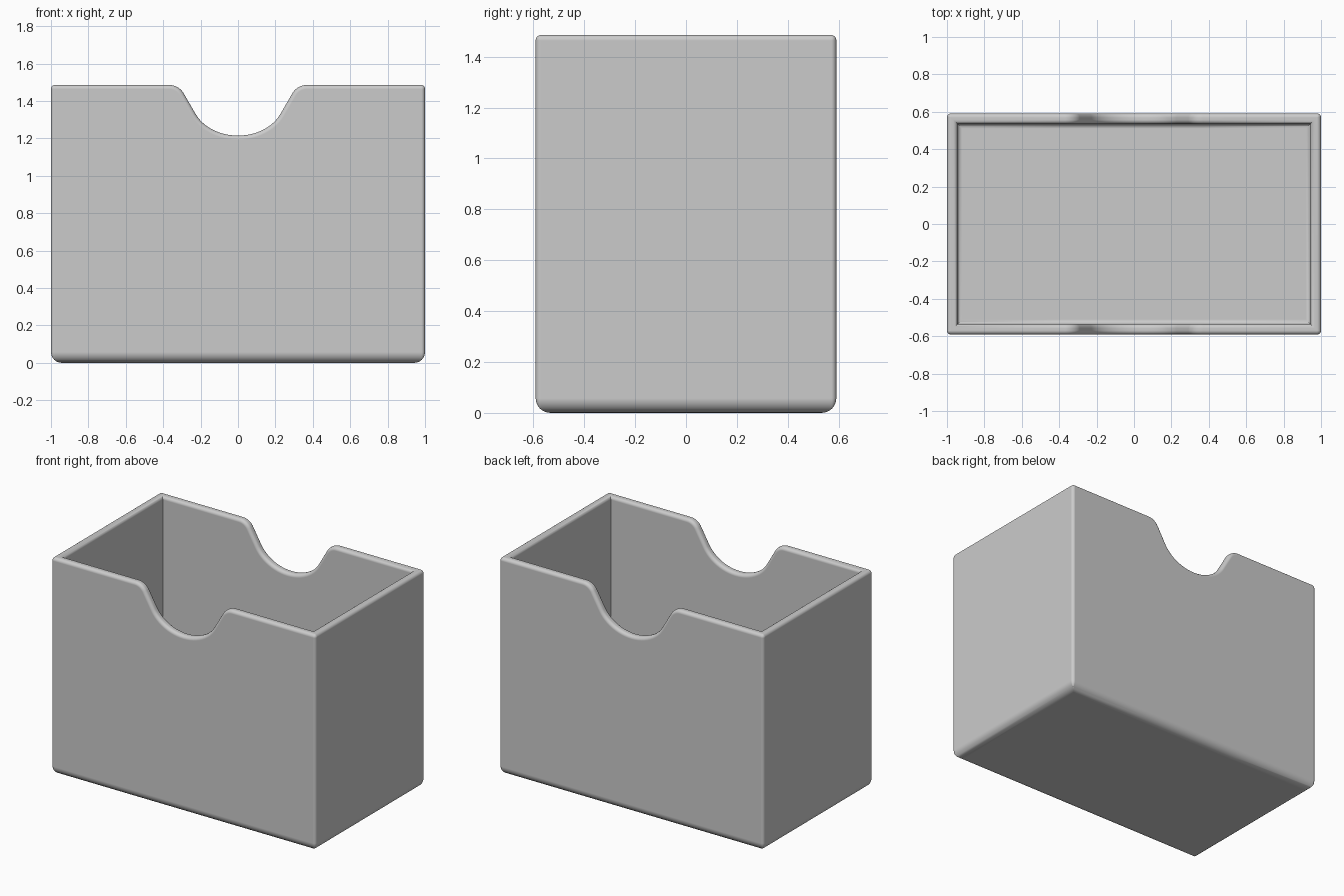
import bpy
import bmesh
from math import sin, cos, tan, atan, pi, radians

cube = bpy.data.objects.get("Cube")
if cube:
    bpy.data.objects.remove(cube, do_unlink=True)

HX, HY, H = 1.0, 0.591, 1.486      # half width, half depth, height
WALL, CORNER, RIM = 0.056, 0.02, 0.022
BASE, INNER = 0.058, 0.025         # outer and inner floor fillets


def notch_half():
    """Right half of the finger notch: (x, z, normal x, normal z)."""
    slope = radians(60)
    a, b, low, r = 0.25, 0.2, 1.215, 0.09
    t_end = atan(tan(slope) * a / b)
    pts = []
    # rounded bottom
    for i in range(13):
        t = t_end * i / 12
        ang = atan(b / a * tan(t))
        pts.append((a * sin(t), low + b * (1 - cos(t)), -sin(ang), cos(ang)))
    # straight flank, then rounded shoulder
    z0 = H - r * (1 - cos(slope))
    x0 = pts[-1][0] + (z0 - pts[-1][1]) / tan(slope)
    for i in range(9):
        ang = slope * (1 - i / 8)
        pts.append((x0 + r * (sin(slope) - sin(ang)),
                    H - r * (1 - cos(ang)), -sin(ang), cos(ang)))
    return pts


half = notch_half()
notch = [(-x, z, -nx, nz) for x, z, nx, nz in reversed(half[1:])] + half


def loop(inset, z=None, drop=0.0):
    """Ring around the box, at a fixed height or following the rim."""
    ex, ey = HX - inset, HY - inset
    r = max(CORNER - inset, 0)

    def wall(sy):
        for x, top, nx, nz in notch[::-sy]:
            if z is None:
                yield (x - nx * drop, sy * ey, top - nz * drop)
            else:
                yield (x, sy * ey, z)

    def corner(sx, sy, start):
        for i in range(6):
            a = start + pi / 2 * i / 5
            yield (sx * (ex - r) + r * cos(a), sy * (ey - r) + r * sin(a),
                   H - drop if z is None else z)

    return [*wall(-1), *corner(1, -1, -pi / 2), *corner(1, 1, 0),
            *wall(1), *corner(-1, 1, pi / 2), *corner(-1, -1, pi)]


# Cross-section from the underside, over the rim, down to the inner floor
arc = [pi / 2 * i / 6 for i in range(7)]
rings = [loop(BASE * (1 - sin(a)), z=BASE * (1 - cos(a))) for a in arc]
rings += [loop(RIM * (1 - cos(a)), drop=RIM * (1 - sin(a))) for a in arc]
rings += [loop(WALL - RIM * (1 - sin(a)), drop=RIM * (1 - cos(a))) for a in arc]
rings += [loop(WALL + INNER * (1 - cos(a)), z=WALL + INNER * (1 - sin(a)))
          for a in arc]

bm = bmesh.new()
rows = [[bm.verts.new(p) for p in ring] for ring in rings]
for lower, upper in zip(rows, rows[1:]):
    for i in range(len(lower)):
        j = (i + 1) % len(lower)
        bm.faces.new((lower[i], lower[j], upper[j], upper[i]))
bm.faces.new(rows[0][::-1])
bm.faces.new(rows[-1])
bmesh.ops.remove_doubles(bm, verts=bm.verts, dist=0.00005)
bmesh.ops.recalc_face_normals(bm, faces=bm.faces)
mesh = bpy.data.meshes.new("open_box")
bm.to_mesh(mesh)
bm.free()

box = bpy.data.objects.new("open_box", mesh)
bpy.context.collection.objects.link(box)

# Plain grey
grey = bpy.data.materials.new("light_grey")
grey.use_nodes = True
colour = (0.6, 0.6, 0.6, 1)
grey.diffuse_color = colour
grey.node_tree.nodes["Principled BSDF"].inputs["Base Color"].default_value = colour
mesh.materials.append(grey)

# Smooth fillets with flat walls
bpy.ops.object.select_all(action="DESELECT")
box.select_set(True)
bpy.context.view_layer.objects.active = box
bpy.ops.object.shade_smooth_by_angle(angle=radians(35))
weighted = box.modifiers.new("flat_walls", "WEIGHTED_NORMAL")
weighted.keep_sharp = True
